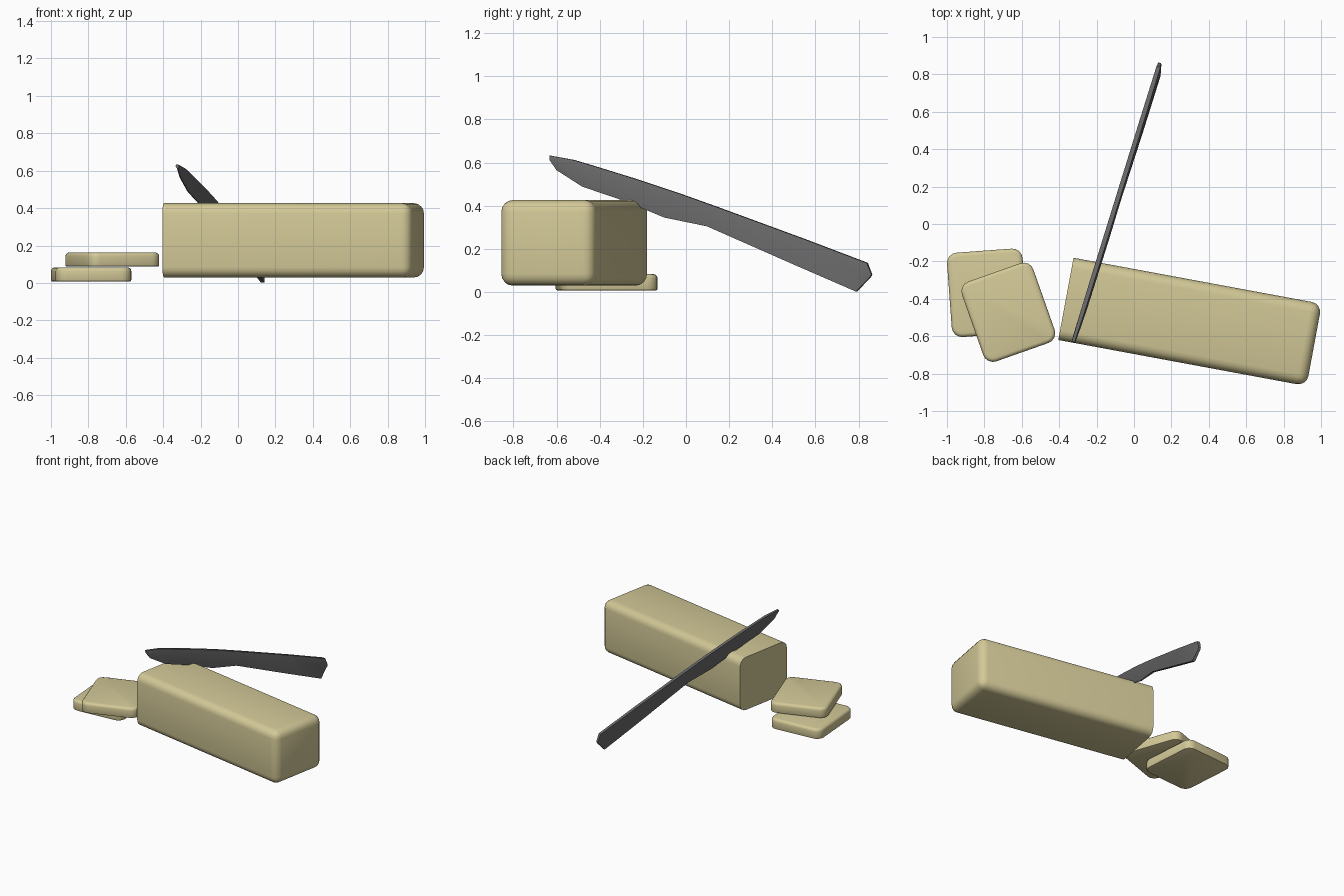
import bpy, bmesh, math
from mathutils import Vector

if "Cube" in bpy.data.objects:
    bpy.data.objects.remove(bpy.data.objects["Cube"])


def material(name, rgb):
    m = bpy.data.materials.new(name)
    m.diffuse_color = (*rgb, 1)
    m.use_nodes = True
    m.node_tree.nodes["Principled BSDF"].inputs["Base Color"].default_value = m.diffuse_color
    return m


BUTTER = material("pale_yellow", (0.65, 0.58, 0.31))
STEEL = material("dark_grey", (0.14, 0.14, 0.14))


def finish(bm, name, mat, angle):
    bmesh.ops.recalc_face_normals(bm, faces=bm.faces)
    me = bpy.data.meshes.new(name)
    bm.to_mesh(me)
    bm.free()
    ob = bpy.data.objects.new(name, me)
    bpy.context.collection.objects.link(ob)
    me.materials.append(mat)
    bpy.ops.object.select_all(action='DESELECT')
    ob.select_set(True)
    bpy.context.view_layer.objects.active = ob
    bpy.ops.object.shade_smooth_by_angle(angle=math.radians(angle))
    return ob


def box(size):
    bm = bmesh.new()
    bmesh.ops.create_cube(bm, size=1)
    bmesh.ops.scale(bm, vec=size, verts=bm.verts)
    return bm


def bevel(bm, test, width, segments):
    edges = [e for e in bm.edges if test(*[v.co for v in e.verts])]
    bmesh.ops.bevel(bm, geom=edges, offset=width, segments=segments,
                    profile=0.5, affect='EDGES')


# Butter block: rounded everywhere except the freshly cut left end
L, W, H = 1.35, 0.447, 0.397
bm = box((L, W, H))
bevel(bm, lambda a, b: not (a.x < 0 and b.x < 0), 0.055, 4)
block = finish(bm, "butter_block", BUTTER, 40)
a = math.radians(-10.5)
u, v = 0.39, -0.46
block.rotation_euler.z = a
block.location = (u * math.cos(a) - v * math.sin(a),
                  u * math.sin(a) + v * math.cos(a), 0.2275)


# Cut slices: rounded corners, softened rims
def slice_(name, x, y, z, degrees):
    t = 0.076
    bm = box((0.405, 0.452, t))
    bevel(bm, lambda a, b: abs(a.z - b.z) > 0.01, 0.055, 4)
    bevel(bm, lambda a, b: min(a.z, b.z) > t / 2 - 1e-4, 0.02, 3)
    bevel(bm, lambda a, b: max(a.z, b.z) < -t / 2 + 1e-4, 0.008, 2)
    ob = finish(bm, name, BUTTER, 40)
    ob.location = (x, y, z + t / 2)
    ob.rotation_euler.z = math.radians(degrees)


slice_("lower_slice", -0.785, -0.368, 0.007, 4.2)
slice_("upper_slice", -0.672, -0.472, 0.087, 19.4)

# Knife stations: spine y, z, lower edge y, z, half thickness of spine and edge
stations = [
    (-0.630, 0.632, -0.632, 0.612, 0.007, 0.003),
    (-0.520, 0.612, -0.600, 0.565, 0.010, 0.003),
    (-0.420, 0.582, -0.480, 0.488, 0.011, 0.003),
    (-0.220, 0.520, -0.280, 0.420, 0.012, 0.003),
    (-0.040, 0.460, -0.100, 0.345, 0.012, 0.004),
    (0.150, 0.392, 0.100, 0.304, 0.012, 0.008),
    (0.550, 0.245, 0.500, 0.128, 0.012, 0.011),
    (0.840, 0.135, 0.790, 0.002, 0.011, 0.010),
    (0.862, 0.080, 0.848, 0.060, 0.007, 0.007),
]
SIDE = Vector((0.953, -0.303, 0))


def axis_point(y, z, drop):
    return Vector((-0.325 + (y + 0.63) * 0.31 + 0.12 * drop, y, z))


bm = bmesh.new()
rings = []
for ty, tz, by, bz, ts, bs in stations:
    top, low = axis_point(ty, tz, 0), axis_point(by, bz, tz - bz)
    mid = top.lerp(low, 0.45)
    ms = max(ts, bs) + 0.003
    pts = [top + SIDE * ts, mid + SIDE * ms, low + SIDE * bs,
           low - SIDE * bs, mid - SIDE * ms, top - SIDE * ts]
    rings.append([bm.verts.new(p) for p in pts])
for r, s in zip(rings, rings[1:]):
    for i in range(6):
        j = (i + 1) % 6
        bm.faces.new((r[i], r[j], s[j], s[i]))
bm.faces.new(rings[0])
bm.faces.new(rings[-1])
finish(bm, "butter_knife", STEEL, 30)
